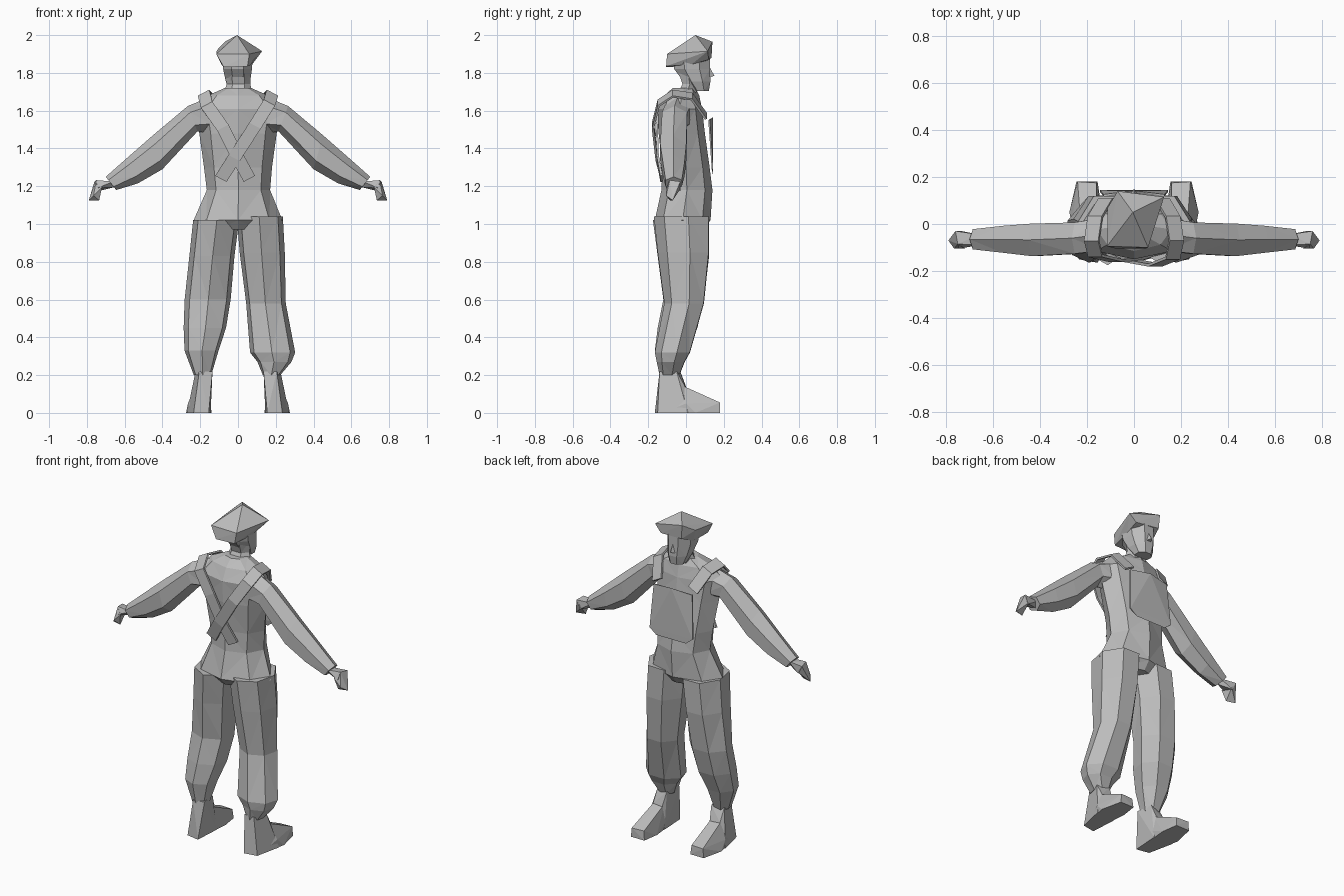
import bpy, bmesh, math
from mathutils import Vector

grey = bpy.data.materials.new("plain_grey")
grey.diffuse_color = (0.5, 0.5, 0.5, 1)


def finish(name, bm):
    bmesh.ops.recalc_face_normals(bm, faces=bm.faces)
    mesh = bpy.data.meshes.new(name)
    bm.to_mesh(mesh)
    bm.free()
    mesh.materials.append(grey)
    obj = bpy.data.objects.new(name, mesh)
    bpy.context.collection.objects.link(obj)
    return obj


def loft(name, rings):
    """Skin a list of point rings, close both ends, split into facets."""
    bm = bmesh.new()
    rows = [[bm.verts.new(p) for p in r] for r in rings]
    n = len(rows[0])
    for a, b in zip(rows, rows[1:]):
        for i in range(n):
            j = (i + 1) % n
            bm.faces.new((a[i], a[j], b[j], b[i]))
    for r in (rows[0], rows[-1]):
        bm.faces.new(r)
    bmesh.ops.triangulate(bm, faces=bm.faces)
    return finish(name, bm)


def hull(name, points):
    bm = bmesh.new()
    for p in points:
        bm.verts.new(p)
    bmesh.ops.convex_hull(bm, input=bm.verts)
    return finish(name, bm)


def level(x0, x1, y0, y1, z, n=8, turn=0.0):
    """Horizontal ring given by its extents."""
    out = []
    for k in range(n):
        t = math.tau * k / n + turn
        out.append(Vector(((x0 + x1) / 2 + (x1 - x0) / 2 * math.cos(t),
                           (y0 + y1) / 2 + (y1 - y0) / 2 * math.sin(t), z)))
    return out


def upright(xt, zt, xb, zb, y0, y1, s=1, n=6):
    """Slanted upright ring from a top point to a bottom point."""
    out = []
    for k in range(n):
        t = math.tau * k / n
        c = math.cos(t)
        out.append(Vector((s * ((xt + xb) / 2 + (xt - xb) / 2 * c),
                           (y0 + y1) / 2 + (y1 - y0) / 2 * math.sin(t) * 1.1,
                           (zt + zb) / 2 + (zt - zb) / 2 * c)))
    return out


def strap(name, path, across, thick=0.012):
    """Flat band that follows a path."""
    rings = []
    w = Vector(across)
    for i, p in enumerate(path):
        p = Vector(p)
        tan = Vector(path[min(i + 1, len(path) - 1)]) - Vector(path[max(i - 1, 0)])
        nrm = tan.cross(w).normalized() * thick / 2
        rings.append([p + w + nrm, p - w + nrm, p - w - nrm, p + w - nrm])
    return loft(name, rings)


# Torso with sloping shoulders
loft("torso", [level(*r) for r in (
    (-.15, .15, -.12, .09, .97), (-.235, .235, -.165, .13, 1.02),
    (-.165, .17, -.13, .14, 1.18), (-.18, .18, -.125, .125, 1.3),
    (-.205, .205, -.145, .10, 1.48), (-.23, .23, -.15, .085, 1.61),
    (-.16, .16, -.115, .07, 1.68), (-.07, .07, -.07, .05, 1.72))])

# Trouser legs, each creased differently
loft("right_leg", [level(*r, n=7, turn=.2) for r in (
    (-.01, .24, -.17, .135, 1.04), (.005, .25, -.15, .135, .85),
    (.04, .255, -.115, .105, .58), (.06, .305, -.165, .03, .32),
    (.10, .285, -.155, .0, .27), (.13, .225, -.14, -.03, .20))])
loft("left_leg", [level(*r, n=7, turn=math.pi - .2) for r in (
    (-.24, .01, -.175, .135, 1.02), (-.26, -.015, -.15, .135, .83),
    (-.285, -.035, -.12, .105, .60), (-.29, -.06, -.15, .07, .45),
    (-.285, -.10, -.165, .02, .33), (-.235, -.14, -.14, -.03, .20))])

for s, side in ((1, "right"), (-1, "left")):
    # Shoe and ankle
    hull(side + "_ankle", [(s * x, y, z) for x, y, z in (
        (.135, -.13, .22), (.205, -.14, .22), (.225, -.05, .22), (.15, -.03, .22),
        (.16, .0, .14), (.225, -.005, .14), (.155, -.165, 0), (.235, -.15, 0),
        (.27, .01, 0), (.145, .0, 0))])
    hull(side + "_shoe", [(s * x, y, z) for x, y, z in (
        (.16, -.02, .145), (.225, -.02, .145), (.265, .0, .05), (.145, -.02, .05),
        (.18, .13, .065), (.24, .12, .065), (.16, .175, .055), (.24, .18, .055),
        (.155, .18, 0), (.245, .18, 0), (.275, .05, 0), (.14, .08, 0),
        (.16, -.12, 0), (.235, -.12, 0))])
    # Sleeve
    loft(side + "_arm", [upright(*r, s=s) for r in (
        (.13, 1.68, .15, 1.48, -.115, .03), (.265, 1.625, .215, 1.49, -.13, .01),
        (.45, 1.47, .40, 1.29, -.14, .005), (.57, 1.365, .53, 1.215, -.125, -.005),
        (.70, 1.25, .645, 1.18, -.11, -.02))])
    # Hand
    hull(side + "_palm", [(s * x, y, z) for x, y, z in (
        (.66, -.09, 1.225), (.66, -.045, 1.225), (.655, -.065, 1.195),
        (.75, -.085, 1.232), (.76, -.03, 1.225), (.745, -.105, 1.19),
        (.735, -.03, 1.175))])
    hull(side + "_fingers", [(s * x, y, z) for x, y, z in (
        (.75, -.085, 1.232), (.76, -.03, 1.225), (.72, -.105, 1.195),
        (.73, -.03, 1.185), (.79, -.07, 1.125), (.735, -.085, 1.125),
        (.765, -.105, 1.15))])

# Neck, head and nose
loft("neck", [level(*r, n=6) for r in (
    (-.08, .08, -.06, .06, 1.68), (-.06, .065, -.025, .065, 1.74),
    (-.07, .07, -.05, .07, 1.81))])
loft("head", [level(*r, n=8, turn=math.pi / 8) for r in (
    (-.05, .05, .03, .125, 1.705), (-.07, .07, -.02, .135, 1.755),
    (-.085, .08, -.07, .135, 1.82), (-.09, .085, -.08, .135, 1.88))])
hull("nose", [(0, .12, 1.84), (0, .15, 1.785), (-.022, .12, 1.775), (.022, .12, 1.775)])

# Flat tilted cap
hull("cap", [
    (-.005, .05, 2.0),
    (-.07, .14, 1.965), (.128, .115, 1.915), (.06, -.10, 1.90),
    (-.115, -.095, 1.90), (-.112, .07, 1.92),
    (-.065, .135, 1.88), (.085, .12, 1.87), (.05, -.105, 1.835),
    (-.075, -.105, 1.83), (-.085, .05, 1.84), (.075, .03, 1.845)])

# Crossed braces, over the shoulders and down to the bib
strap("right_brace", [(-.09, -.125, 1.24), (-.02, -.155, 1.35), (.09, -.175, 1.52),
                      (.165, -.145, 1.64), (.18, -.07, 1.69), (.165, .03, 1.675),
                      (.12, .105, 1.57)], (.03, 0, -.016))
strap("left_brace", [(.06, -.13, 1.24), (0, -.15, 1.35), (-.08, -.155, 1.51),
                     (-.165, -.135, 1.63), (-.18, -.07, 1.69), (-.165, .03, 1.675),
                     (-.12, .105, 1.57)], (-.03, 0, -.016))

# Bib panel on the chest
hull("bib", [(s * x, y, z) for s in (1, -1) for x, y, z in (
    (.13, .118, 1.55), (.13, .126, 1.55), (.145, .136, 1.29), (.145, .144, 1.29),
    (.0, .142, 1.565), (.10, .144, 1.255))])
